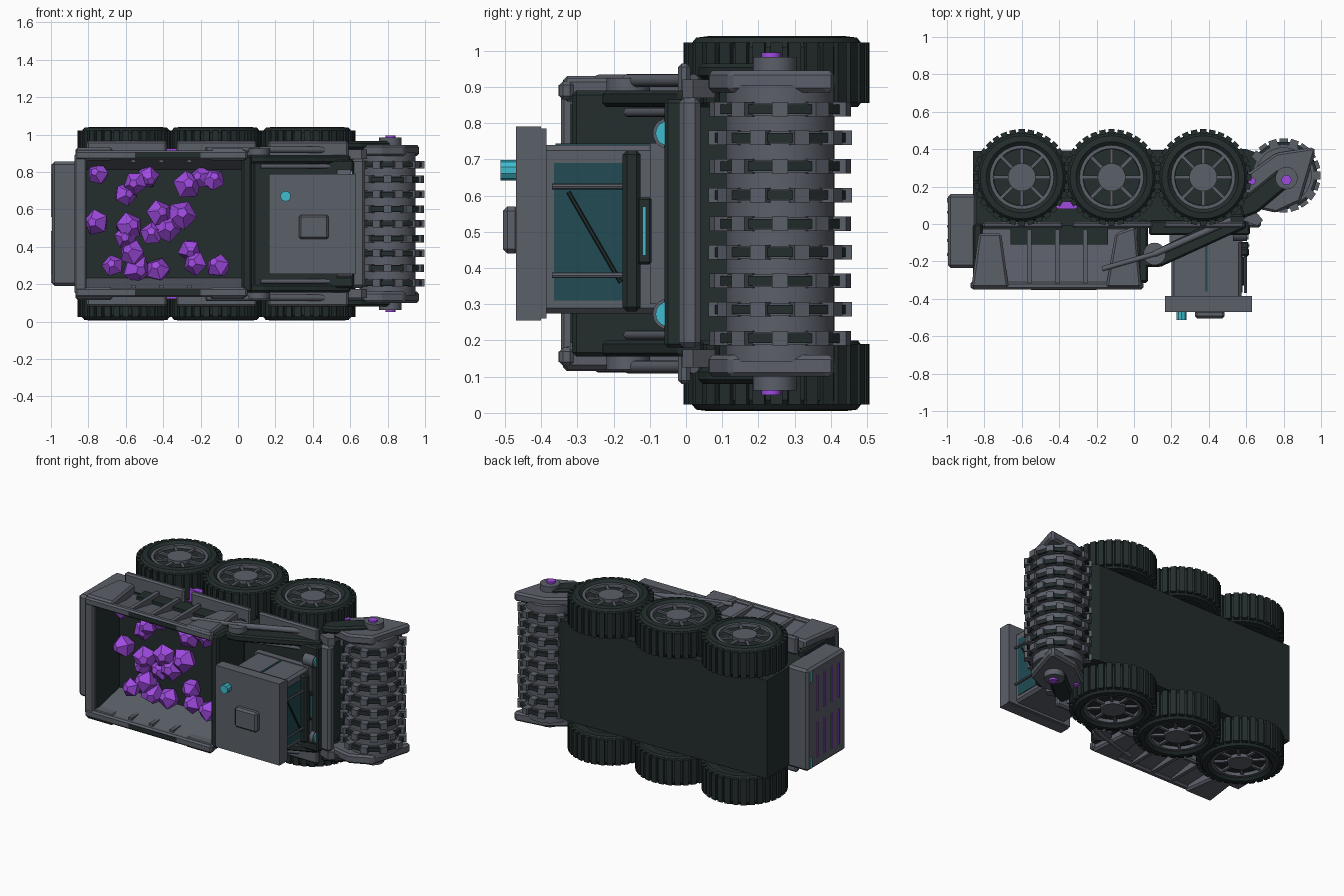
import bpy, bmesh, math, random
from mathutils import Vector, Matrix

if "Cube" in bpy.data.objects:
    bpy.data.objects.remove(bpy.data.objects["Cube"])

random.seed(4)
C = 0.5225  # lateral mid plane: the truck lies on its side, roof towards -y, nose towards +x


def material(name, rgb):
    m = bpy.data.materials.new(name)
    m.diffuse_color = (*rgb, 1)
    m.use_nodes = True
    m.node_tree.nodes["Principled BSDF"].inputs["Base Color"].default_value = m.diffuse_color
    return m


GRAY = material("steel gray", (0.105, 0.115, 0.14))
DARK = material("dark rubber", (0.017, 0.026, 0.026))
PURPLE = material("crystal purple", (0.35, 0.07, 0.75))
CYAN = material("lamp cyan", (0.05, 0.50, 0.62))
GLASS = material("teal glass", (0.015, 0.07, 0.085))


def make(name, bm, mat, mirror=False, bevel=0, smooth=False):
    """Turn a bmesh into an object, optionally with a copy across the mid plane."""
    bmesh.ops.recalc_face_normals(bm, faces=bm.faces)
    if bevel:
        bmesh.ops.bevel(bm, geom=bm.edges[:], offset=bevel, segments=1, affect='EDGES')
    if mirror:
        geo = bmesh.ops.duplicate(bm, geom=bm.verts[:] + bm.edges[:] + bm.faces[:])["geom"]
        for v in [g for g in geo if isinstance(g, bmesh.types.BMVert)]:
            v.co.z = 2 * C - v.co.z
        bmesh.ops.reverse_faces(bm, faces=[g for g in geo if isinstance(g, bmesh.types.BMFace)])
    me = bpy.data.meshes.new(name)
    bm.to_mesh(me)
    bm.free()
    me.materials.append(mat)
    ob = bpy.data.objects.new(name, me)
    bpy.context.collection.objects.link(ob)
    if smooth:
        bpy.context.view_layer.objects.active = ob
        ob.select_set(True)
        bpy.ops.object.shade_smooth_by_angle(angle=math.radians(35))
        ob.select_set(False)
    return ob


def add_box(bm, x0, x1, y0, y1, z0, z1, tx=0, tz=0, mat=None):
    """Box; tx and tz pull in the roof side (-y). mat transforms it."""
    pts = [Vector((x, y, z)) for x in (x0, x1) for y in (y0, y1) for z in (z0, z1)]
    for p in pts:
        if p.y == y0:
            p.x += tx if p.x == x0 else -tx
            p.z += tz if p.z == z0 else -tz
    v = [bm.verts.new(mat @ p if mat else p) for p in pts]
    for f in ((0, 1, 3, 2), (4, 6, 7, 5), (0, 4, 5, 1), (2, 3, 7, 6), (0, 2, 6, 4), (1, 5, 7, 3)):
        bm.faces.new([v[i] for i in f])


def box(name, dims, mat, mirror=False, bevel=0, tx=0, tz=0):
    bm = bmesh.new()
    add_box(bm, *dims, tx, tz)
    return make(name, bm, mat, mirror, bevel)


def prism(name, pts, a, b, mat, axis='z', mirror=False, bevel=0):
    """Extrude a profile: (x, y) points along z or (y, z) points along x."""
    bm = bmesh.new()
    put = (lambda p, t: (p[0], p[1], t)) if axis == 'z' else (lambda p, t: (t, p[0], p[1]))
    f0 = [bm.verts.new(put(p, a)) for p in pts]
    f1 = [bm.verts.new(put(p, b)) for p in pts]
    bm.faces.new(f0)
    bm.faces.new(f1)
    for i in range(len(pts)):
        j = (i + 1) % len(pts)
        bm.faces.new((f0[i], f0[j], f1[j], f1[i]))
    return make(name, bm, mat, mirror, bevel)


def rod(name, p, q, r, mat, mirror=False, seg=12):
    p, q = Vector(p), Vector(q)
    bm = bmesh.new()
    rot = (q - p).to_track_quat('Z', 'Y').to_matrix().to_4x4()
    bmesh.ops.create_cone(bm, cap_ends=True, segments=seg, radius1=r, radius2=r,
                          depth=(q - p).length, matrix=Matrix.Translation((p + q) / 2) @ rot)
    return make(name, bm, mat, mirror, smooth=True)


def lathe(name, cx, cy, prof, mat, mirror=False, seg=32):
    """Closed (radius, z) profile turned around a z axis at (cx, cy)."""
    bm = bmesh.new()
    rings = [[bm.verts.new((cx + r * math.cos(a), cy + r * math.sin(a), z)) for r, z in prof]
             for a in (2 * math.pi * i / seg for i in range(seg))]
    n = len(prof)
    for i in range(seg):
        s, t = rings[i], rings[(i + 1) % seg]
        for k in range(n):
            bm.faces.new((s[k], s[(k + 1) % n], t[(k + 1) % n], t[k]))
    return make(name, bm, mat, mirror, smooth=True)


def spun(name, cx, cy, n, dims, mat, mirror=False, phase=0, ty=0):
    """Ring of boxes (radial = x) around a z axis."""
    bm = bmesh.new()
    for i in range(n):
        m = Matrix.Translation((cx, cy, 0)) @ Matrix.Rotation(phase + 2 * math.pi * i / n, 4, 'Z')
        add_box(bm, *dims, mat=m)
    return make(name, bm, mat, mirror)


# Chassis hull and deck
prism("hull", [(-0.86, 0), (-0.86, 0.39), (0.60, 0.40), (0.66, 0.38), (0.62, 0.0)], 0.2, 2 * C - 0.2, DARK)
box("deck", (0.08, 0.62, -0.06, 0.02, 0.18, 2 * C - 0.18), DARK, bevel=0.01)
box("nose_bar", (0.60, 0.68, -0.02, 0.04, 0.18, 0.87), GRAY, bevel=0.015)
box("side_vent", (-0.43, -0.30, 0.08, 0.12, 0.84, 0.925), PURPLE, True)

# Wheels: tyre, tread lugs, rim, spokes and hub, three on each side
for i, wx in enumerate((-0.60, -0.12, 0.37)):
    wy, tag = 0.25, f"_{i + 1}"
    lathe("tyre" + tag, wx, wy, [(0.165, 1.02), (0.19, 1.04), (0.222, 1.036), (0.243, 1.01), (0.243, 0.87),
                                 (0.225, 0.845), (0.165, 0.85)], DARK, True)
    spun("tread" + tag, wx, wy, 32, (0.232, 0.257, -0.017, 0.017, 0.855, 1.022), DARK, True)
    rod("wheel_disc" + tag, (wx, wy, 0.86), (wx, wy, 1.005), 0.168, DARK, True, 32)
    lathe("rim" + tag, wx, wy, [(0.15, 1.0), (0.153, 1.025), (0.172, 1.025), (0.172, 1.0)], GRAY, True)
    spun("spokes" + tag, wx, wy, 8, (0.06, 0.155, -0.009, 0.009, 1.0, 1.018), GRAY, True)
    rod("hub" + tag, (wx, wy, 0.99), (wx, wy, 1.028), 0.075, GRAY, True, 24)
    box("mudguard" + tag, (wx - 0.21, wx + 0.22, -0.022, 0.012, 0.85, 0.965), GRAY, True, 0.01)

# Cargo bed: floor, sloped side walls, end walls, rails, corner plates
box("bed_floor", (-0.85, 0.04, -0.07, 0.0, 0.2, 2 * C - 0.2), DARK)
prism("bed_side", [(-0.32, 0.90), (-0.32, 0.87), (-0.06, 0.81), (-0.03, 0.85)], -0.85, 0.03, GRAY, 'x', True)
box("bed_rail", (-0.87, 0.05, -0.35, -0.31, 0.865, 0.915), GRAY, True, 0.01)
box("bed_skirt", (-0.66, -0.14, -0.11, -0.005, 0.83, 0.885), DARK, True)
box("bed_tail", (-0.86, -0.81, -0.33, 0.0, 0.16, 2 * C - 0.16), DARK, bevel=0.01)
box("bed_tail_rail", (-0.875, -0.81, -0.345, -0.31, 0.15, 2 * C - 0.15), GRAY, bevel=0.008)
box("bed_head", (0.02, 0.075, -0.315, 0.02, 0.155, 0.89), DARK, bevel=0.012)
prism("bed_corner_rear", [(-0.87, -0.34), (-0.67, -0.34), (-0.71, -0.05), (-0.83, -0.05)], 0.86, 0.93, GRAY,
      mirror=True, bevel=0.012)
prism("bed_corner_front", [(-0.15, -0.34), (0.04, -0.34), (0.01, -0.01), (-0.10, -0.05)], 0.86, 0.925, GRAY,
      mirror=True, bevel=0.012)
bm = bmesh.new()
for rx in (-0.56, -0.41, -0.26):
    add_box(bm, rx - 0.012, rx + 0.012, -0.32, -0.03, 0.85, 0.91)
make("bed_ribs", bm, GRAY, True)
box("rail_pad", (-0.55, -0.2, -0.352, -0.345, 0.875, 0.905), DARK, True)

# Crystal load: faceted five-sided gems
spots = [(-.75, .79), (-.60, .68), (-.55, .74), (-.48, .77), (-.27, .73), (-.13, .76), (-.76, .53), (-.58, .51),
         (-.60, .45), (-.42, .58), (-.30, .57), (-.46, .47), (-.38, .50), (-.57, .37), (-.67, .30), (-.54, .28),
         (-.43, .28), (-.26, .38), (-.23, .31), (-.11, .30), (-.20, .77)]
bm = bmesh.new()
for x, z in spots:
    tilt = Matrix.Rotation(random.uniform(-.5, .5), 4, 'X') @ Matrix.Rotation(random.uniform(-.5, .5), 4, 'Z')
    m = Matrix.Translation((x, random.uniform(-.17, -.11), z)) @ tilt @ Matrix.Rotation(math.pi / 2, 4, 'X')
    m = m @ Matrix.Rotation(random.uniform(0, 6), 4, 'Z')
    s = random.uniform(0.06, 0.082)
    for r1, r2, d, h in ((0.6, 1, 0.9, -0.45), (1, 0.35, 0.7, 0.35)):
        bmesh.ops.create_cone(bm, cap_ends=True, segments=5, radius1=r1 * s, radius2=r2 * s, depth=d * s,
                              matrix=m @ Matrix.Translation((0, 0, h * s)))
make("crystals", bm, PURPLE)

# Rear engine box with glowing grille and tail lamps
box("engine_box", (-0.995, -0.84, -0.235, 0.16, 0.19, 2 * C - 0.19), GRAY, bevel=0.015)
bm = bmesh.new()
for k in range(4):
    y = -0.17 + 0.075 * k
    add_box(bm, -1.0, -0.993, y, y + 0.014, 0.56, 0.79)
make("engine_grille", bm, PURPLE, True)
box("tail_lamp", (-1.0, -0.99, 0.115, 0.14, 0.77, 0.84), CYAN, True)

# Cabin with roof, hatch, beacon, windows, wiper
box("cabin", (0.20, 0.575, -0.41, -0.05, 0.275, 2 * C - 0.305), GRAY, bevel=0.015)
box("cabin_base", (0.19, 0.58, -0.10, -0.03, 0.30, 2 * C - 0.30), GRAY)
box("roof", (0.165, 0.63, -0.47, -0.40, 0.255, 2 * C - 0.255), GRAY, tx=0.05, tz=0.06)
box("roof_lip", (0.165, 0.63, -0.405, -0.385, 0.26, 2 * C - 0.26), GRAY, tx=0.0)
box("roof_hatch", (0.325, 0.485, -0.505, -0.46, 0.44, 0.57), GRAY, bevel=0.012)
rod("beacon", (0.255, -0.512, 0.67), (0.255, -0.45, 0.67), 0.028, CYAN, seg=10)
box("windshield", (0.572, 0.579, -0.365, -0.17, 0.31, 0.69), GLASS)
box("side_glass", (0.38, 0.392, -0.36, -0.10, 0.735, 0.744), GLASS, True)
for z in (0.38, 0.625):
    rod("window_bar", (0.595, -0.37, z), (0.595, -0.17, z), 0.008, GRAY, seg=8)
rod("wiper", (0.585, -0.325, 0.61), (0.585, -0.18, 0.36), 0.006, DARK, seg=6)
box("dash_bumper", (0.56, 0.615, -0.175, -0.125, 0.28, 0.725), DARK, bevel=0.012)
box("light_bar_case", (0.57, 0.612, -0.135, -0.095, 0.41, 0.595), DARK, bevel=0.006)
box("light_bar", (0.61, 0.618, -0.12, -0.11, 0.435, 0.57), CYAN)
rod("headlight_case", (0.53, -0.05, 0.772), (0.605, -0.05, 0.772), 0.042, GRAY, True, 20)
rod("headlight", (0.60, -0.05, 0.772), (0.612, -0.05, 0.772), 0.034, CYAN, True, 20)

# Linkage between bed and chassis
prism("link_beam", [(0.05, -0.23), (0.14, -0.23), (0.60, -0.02), (0.60, 0.05), (0.50, 0.05), (0.05, -0.17)],
      0.845, 0.89, DARK, mirror=True, bevel=0.01)
rod("link_pivot", (0.11, -0.16, 0.86), (0.11, -0.16, 0.925), 0.06, GRAY, True, 20)
rod("link_rod_rear", (-0.17, -0.24, 0.92), (0.11, -0.16, 0.92), 0.014, GRAY, True)
rod("link_rod_front", (0.11, -0.16, 0.918), (0.52, 0.02, 0.918), 0.018, GRAY, True)
rod("piston", (0.12, -0.16, 0.83), (0.58, -0.02, 0.83), 0.013, GRAY, True)

# Grinder drum with toothed rings
rod("drum", (0.80, 0.26, 0.14), (0.80, 0.26, 2 * C - 0.14), 0.15, GRAY, seg=32)
for k in range(9):
    z = C + (k - 4) * 0.079
    rod("drum_ring", (0.80, 0.26, z - 0.017), (0.80, 0.26, z + 0.017), 0.163, GRAY, seg=24)
    spun("drum_teeth", 0.80, 0.26, 10, (0.15, 0.198, -0.022, 0.022, z - 0.02, z + 0.02), GRAY, phase=k % 2 * 0.31)
    spun("drum_spikes", 0.80, 0.26, 10, (0.15, 0.178, -0.04, 0.04, z - 0.013, z + 0.013), DARK,
         phase=k % 2 * 0.31 + 0.314)

# Drum arms with bolts
prism("arm_plate", [(0.58, 0.10), (0.58, 0.25), (0.76, 0.38), (0.96, 0.41), (0.97, 0.39), (0.89, 0.12), (0.76, 0.06)],
      0.885, 0.945, GRAY, mirror=True, bevel=0.012)
prism("arm_brace", [(0.58, 0.03), (0.66, 0.06), (0.85, 0.22), (0.83, 0.29), (0.77, 0.29), (0.56, 0.12)],
      0.92, 0.965, DARK, mirror=True, bevel=0.012)
prism("arm_foot", [(0.58, 0.02), (0.66, -0.01), (0.69, 0.02), (0.64, 0.08)], 0.87, 0.92, GRAY, mirror=True)
rod("arm_hub", (0.815, 0.245, 0.93), (0.815, 0.245, 0.983), 0.06, GRAY, True, 20)
rod("arm_bolt", (0.815, 0.235, 0.97), (0.815, 0.235, 0.995), 0.027, PURPLE, True, 12)
rod("arm_pin", (0.63, 0.23, 0.93), (0.63, 0.23, 0.955), 0.02, PURPLE, True, 10)
